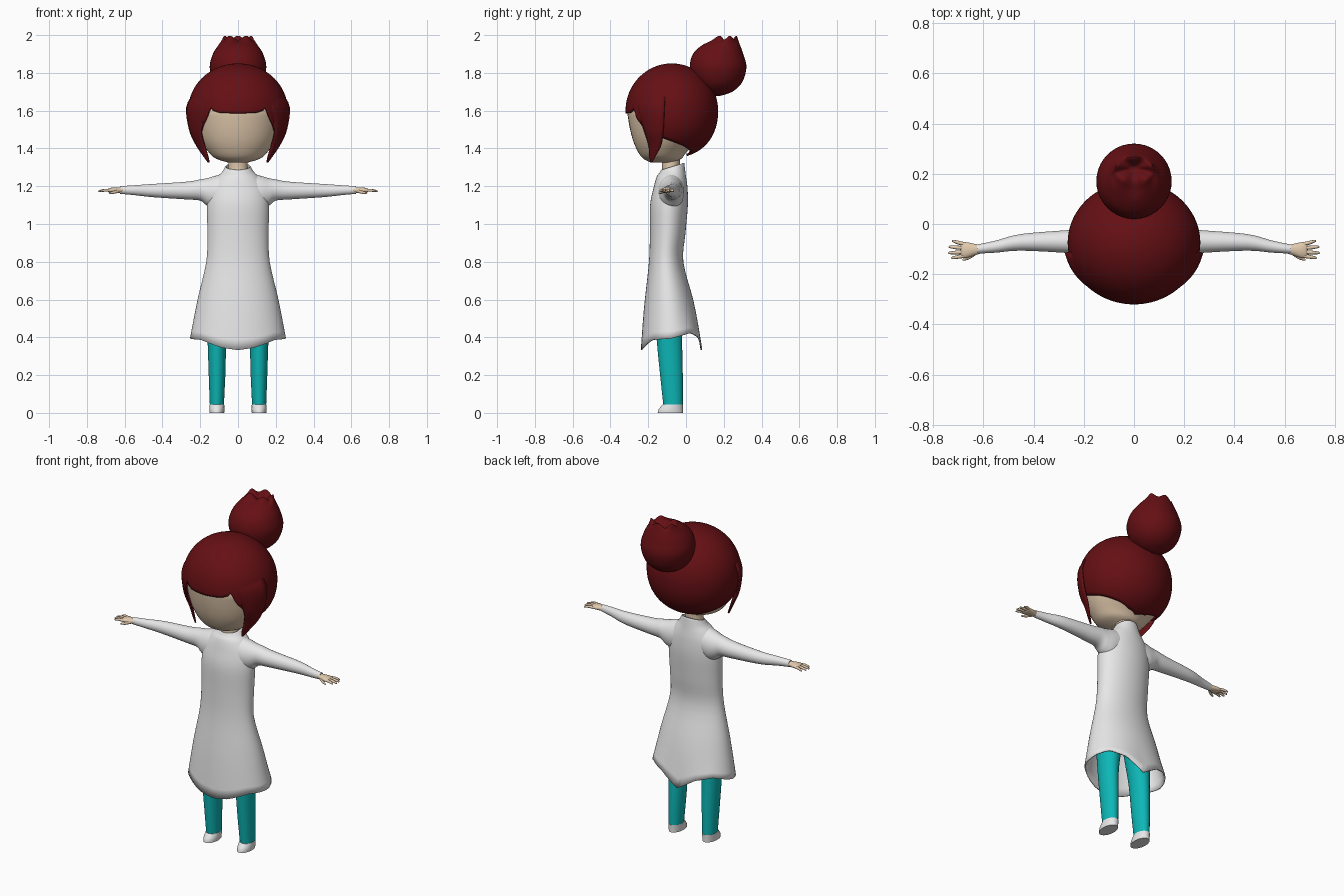
import bpy, bmesh, math
from math import sin, cos, pi, radians

if "Cube" in bpy.data.objects:
    bpy.data.objects.remove(bpy.data.objects["Cube"])


def material(name, rgb):
    m = bpy.data.materials.new(name)
    m.diffuse_color = (*rgb, 1)
    m.use_nodes = True
    m.node_tree.nodes["Principled BSDF"].inputs["Base Color"].default_value = m.diffuse_color
    return m


HAIR = material("dark red", (0.13, 0.005, 0.007))
SKIN = material("skin", (0.76, 0.59, 0.42))
WHITE = material("white", (0.8, 0.8, 0.8))
TEAL = material("teal", (0.004, 0.47, 0.47))


def smooth_path(rows, sub):
    """Catmull-Rom resampling of a list of number tuples."""
    out = []
    for i in range(len(rows) - 1):
        p0, p1 = rows[max(i - 1, 0)], rows[i]
        p2, p3 = rows[i + 1], rows[min(i + 2, len(rows) - 1)]
        for k in range(sub):
            t = k / sub
            out.append([0.5 * (2 * b + (c - a) * t + (2 * a - 5 * b + 4 * c - d) * t * t
                               + (3 * b - a - 3 * c + d) * t ** 3)
                        for a, b, c, d in zip(p0, p1, p2, p3)])
    return out + [list(rows[-1])]


def table(x, pts):
    """Linear interpolation in a small table."""
    for (a, u), (b, v) in zip(pts, pts[1:]):
        if x <= b:
            return u + (v - u) * (x - a) / (b - a)
    return pts[-1][1]


def grid_object(name, rows, mat, closed=True, caps=True, mirror=False, thick=0):
    """Skin rows of points into a smooth surface."""
    bm = bmesh.new()
    vr = [[bm.verts.new(p) for p in r] for r in rows]
    n = len(vr[0])
    for r0, r1 in zip(vr, vr[1:]):
        for j in range(n if closed else n - 1):
            k = (j + 1) % n
            bm.faces.new((r0[j], r0[k], r1[k], r1[j]))
    if closed and caps:
        bm.faces.new(vr[0])
        bm.faces.new(vr[-1])
    bmesh.ops.remove_doubles(bm, verts=bm.verts, dist=1e-5)
    bmesh.ops.recalc_face_normals(bm, faces=bm.faces)
    me = bpy.data.meshes.new(name)
    bm.to_mesh(me)
    bm.free()
    ob = bpy.data.objects.new(name, me)
    bpy.context.collection.objects.link(ob)
    me.materials.append(mat)
    if thick:
        s = ob.modifiers.new("thickness", 'SOLIDIFY')
        s.thickness, s.offset = thick, -1
    if mirror:
        ob.modifiers.new("mirror", 'MIRROR').use_mirror_merge = False
    bpy.ops.object.select_all(action='DESELECT')
    ob.select_set(True)
    bpy.context.view_layer.objects.active = ob
    bpy.ops.object.shade_smooth_by_angle(angle=radians(50))
    return ob


def loft(name, rings, mat, axis='z', n=32, sub=4, warp=None, **kw):
    """Rings are (x, y, z, a, b): centre and the two radii across the axis."""
    rows = []
    for x, y, z, a, b in smooth_path(rings, sub):
        row = []
        for j in range(n):
            f = 2 * pi * j / n          # 0 = front
            if axis == 'z':
                p = [x + a * sin(f), y - b * cos(f), z]
            else:
                p = [x, y - a * cos(f), z + b * sin(f)]
            if warp:
                p[2] += warp(z, f)
            row.append(p)
        rows.append(row)
    return grid_object(name, rows, mat, **kw)


# Head and neck
loft("head", [(0, -.125, 1.325, .05, .06), (0, -.125, 1.345, .115, .10),
              (0, -.125, 1.38, .155, .128), (0, -.106, 1.45, .203, .177),
              (0, -.085, 1.55, .236, .22), (0, -.08, 1.62, .24, .225),
              (0, -.08, 1.75, .18, .17), (0, -.08, 1.81, .06, .06)], SKIN, n=40)
loft("neck", [(0, -.08, 1.24, .06, .05), (0, -.08, 1.29, .052, .046),
              (0, -.08, 1.36, .052, .05)], SKIN)

# Hair cap: bowl from the crown down to a hem that varies round the head
HEM = [(0, 1.585), (22, 1.588), (30, 1.60), (34, 1.62), (40, 1.56), (54, 1.49),
       (80, 1.45), (120, 1.40), (150, 1.37), (180, 1.36)]
rows = []
for i in range(29):
    row = []
    for j in range(120):
        f = 2 * pi * j / 120
        deg = math.degrees(min(f, 2 * pi - f))
        c = cos(i / 28 * math.acos((table(deg, HEM) - 1.6) / .25))
        p = 2 if c > 0 else 2.2
        r = max(0, 1 - abs(c) ** p) ** (1 / p)
        row.append((.264 * r * sin(f), -.075 - .245 * r * cos(f), 1.6 + .25 * c))
    rows.append(row)
grid_object("hair_cap", rows, HAIR, caps=False, thick=.012)

# Side locks: (z, front x, front y, back x, back y)
lock = [(1.70, .155, -.235, .23, -.11), (1.62, .168, -.262, .274, -.115),
        (1.50, .195, -.225, .260, -.12), (1.42, .18, -.20, .225, -.13),
        (1.36, .162, -.195, .185, -.16), (1.325, .155, -.187, .16, -.18)]
rows = []
for z, fx, fy, bx, by in smooth_path(lock, 4):
    dx, dy = bx - fx, by - fy
    row = []
    for k in range(7):
        t = k / 6
        s = .4 * t * (1 - t)
        row.append((fx + dx * t + dy * s, fy + dy * t - dx * s, z))
    rows.append(row)
grid_object("side_lock", rows, HAIR, closed=False, mirror=True, thick=.008)

# Bun with a gathered, jagged tip
loft("hair_bun", [(0, .17, 1.678, .01, .01), (0, .17, 1.70, .075, .075),
                  (0, .17, 1.75, .127, .127), (0, .17, 1.83, .15, .15),
                  (0, .17, 1.90, .133, .133), (0, .185, 1.945, .105, .102),
                  (0, .205, 1.972, .085, .07), (0, .218, 1.985, .07, .045),
                  (0, .22, 1.95, .015, .01)], HAIR, n=40,
     warp=lambda z, f: .011 * cos(5 * f + pi) * max(0, (z - 1.955) / .03))

# Coat body with dipping hem and a collar that rises at the back
COAT_HEM = [(0, -.062), (20, -.05), (50, -.008), (90, .0), (130, .03), (155, .005), (180, -.062)]


def coat_warp(z, f):
    deg = math.degrees(min(f, 2 * pi - f))
    low = max(0, min(1, (.6 - z) / .2))
    high = max(0, min(1, (z - 1.26) / .045))
    return table(deg, COAT_HEM) * low * low - .018 * cos(f) * high


loft("coat_body", [(0, -.077, .395, .254, .162), (0, -.09, .60, .214, .128),
                   (0, -.105, .80, .168, .091), (0, -.097, .95, .162, .094),
                   (0, -.09, 1.10, .164, .10), (0, -.082, 1.19, .15, .09),
                   (0, -.078, 1.245, .115, .079), (0, -.073, 1.275, .085, .069),
                   (0, -.070, 1.305, .066, .061)], WHITE, n=56, warp=coat_warp,
     caps=False, thick=.008)

# Sleeves flaring into the shoulders
loft("sleeve", [(.06, -.08, 1.185, .07, .085), (.12, -.078, 1.167, .068, .088),
                (.165, -.074, 1.17, .058, .072), (.20, -.071, 1.18, .051, .056),
                (.27, -.070, 1.177, .045, .047), (.45, -.073, 1.177, .033, .035),
                (.55, -.090, 1.179, .024, .026), (.625, -.10, 1.18, .018, .02)],
     WHITE, axis='x', mirror=True)

# Hands: palm, four fingers and a thumb
loft("palm", [(.60, -.10, 1.18, .015, .014), (.635, -.102, 1.179, .023, .015),
              (.665, -.104, 1.179, .031, .014), (.685, -.104, 1.178, .031, .010),
              (.69, -.104, 1.178, .024, .005)], SKIN, axis='x', n=20, mirror=True)
for i, (y0, y1, x1) in enumerate([(-.080, -.068, .725), (-.096, -.091, .738),
                                  (-.112, -.115, .74), (-.127, -.135, .728)]):
    loft(f"finger_{i + 1}", [(.675, y0, 1.178, .008, .008),
                             ((.675 + x1) / 2, (y0 + y1) / 2, 1.179, .0075, .0075),
                             (x1 - .005, y1, 1.174, .005, .005), (x1, y1, 1.173, .001, .001)],
         SKIN, axis='x', n=10, sub=3, mirror=True)
loft("thumb", [(.63, -.115, 1.175, .009, .009), (.655, -.132, 1.168, .008, .008),
               (.678, -.141, 1.164, .005, .005), (.683, -.142, 1.163, .001, .001)],
     SKIN, axis='x', n=10, sub=3, mirror=True)

# Trouser legs and shoes
loft("trouser_leg", [(.112, -.068, .035, .037, .051), (.111, -.077, .2, .044, .06),
                     (.110, -.0875, .38, .051, .067), (.095, -.095, .6, .075, .075),
                     (.08, -.10, .75, .07, .07)], TEAL, mirror=True)
loft("shoe", [(.112, -.083, 0, .039, .067), (.112, -.080, .02, .040, .064),
              (.112, -.069, .045, .039, .054)], WHITE, mirror=True)
